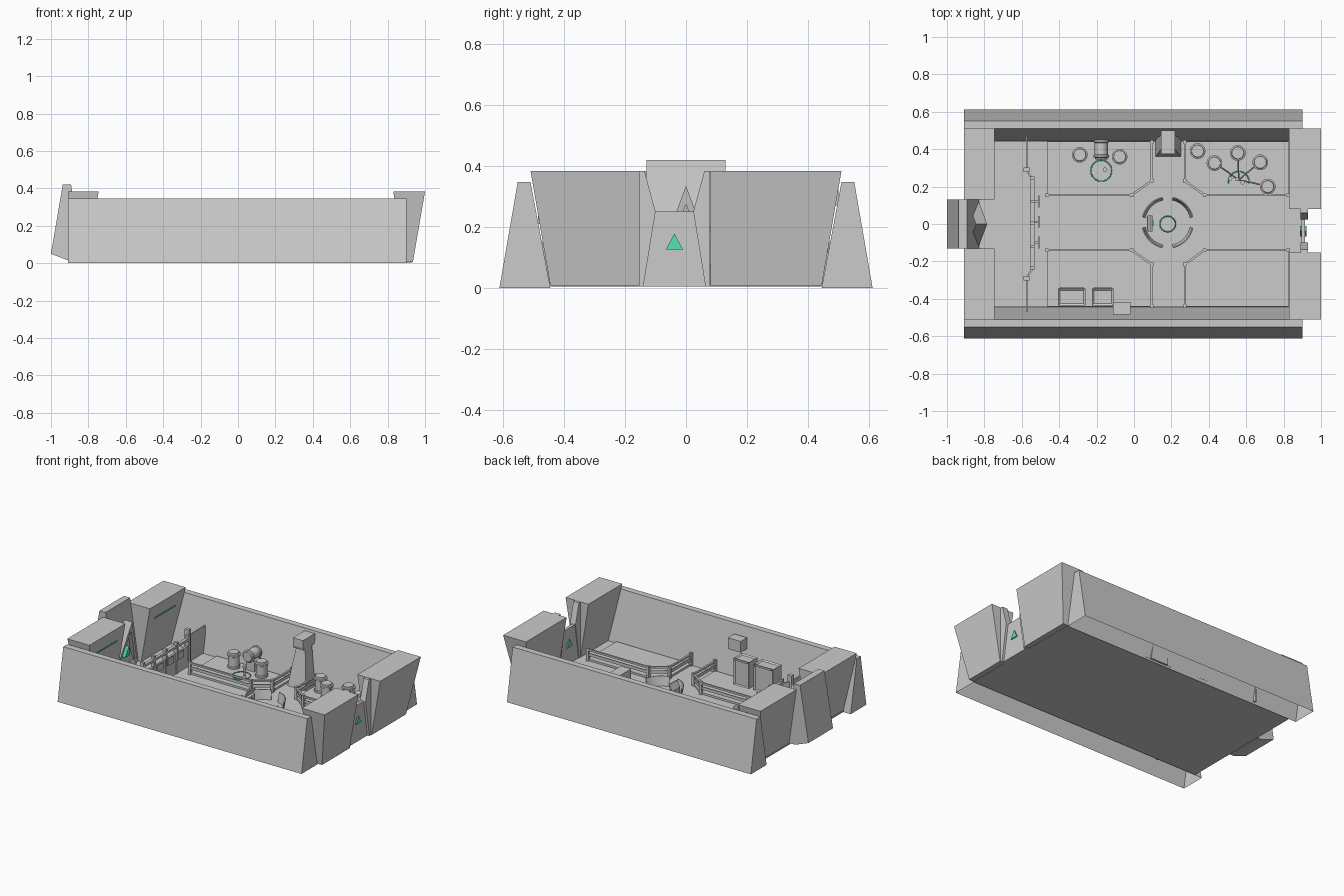
import bpy, bmesh, math
from mathutils import Vector

if "Cube" in bpy.data.objects:
    bpy.data.objects.remove(bpy.data.objects["Cube"])

green = bpy.data.materials.new("green_glow")
green.diffuse_color = (0.1, 0.75, 0.45, 1)
green.use_nodes = True
green.node_tree.nodes["Principled BSDF"].inputs["Base Color"].default_value = green.diffuse_color


def make(name, verts, faces, mat=None):
    bm = bmesh.new()
    vs = [bm.verts.new(v) for v in verts]
    for f in faces:
        bm.faces.new([vs[i] for i in f])
    bmesh.ops.recalc_face_normals(bm, faces=bm.faces)
    me = bpy.data.meshes.new(name)
    bm.to_mesh(me)
    bm.free()
    ob = bpy.data.objects.new(name, me)
    bpy.context.collection.objects.link(ob)
    if mat:
        me.materials.append(mat)
    return ob


def loft(name, a, b, mat=None, skip_last=False, caps=True):
    """Join two matching outlines into a solid."""
    n = len(a)
    faces = [(i, (i + 1) % n, n + (i + 1) % n, n + i) for i in range(n - skip_last)]
    if caps:
        faces += [tuple(range(n)), tuple(range(n, 2 * n))]
    return make(name, list(a) + list(b), faces, mat)


def along_x(name, yz, x0, x1, mat=None, open_bottom=False):
    return loft(name, [(x0, y, z) for y, z in yz], [(x1, y, z) for y, z in yz], mat, open_bottom)


def along_y(name, xz, y0, y1, mat=None):
    return loft(name, [(x, y0, z) for x, z in xz], [(x, y1, z) for x, z in xz], mat)


def along_z(name, xy, z0, z1, mat=None):
    return loft(name, [(x, y, z0) for x, y in xy], [(x, y, z1) for x, y in xy], mat)


def rect(x0, x1, y0, y1):
    return [(x0, y0), (x1, y0), (x1, y1), (x0, y1)]


def box(name, x0, x1, y0, y1, z0, z1, mat=None):
    return along_z(name, rect(x0, x1, y0, y1), z0, z1, mat)


def taper(name, low, high, z0, z1):
    return loft(name, [(x, y, z0) for x, y in rect(*low)], [(x, y, z1) for x, y in rect(*high)])


def bar(name, p, q, w, h):
    """Rectangular bar between two points at one height."""
    p, q = Vector(p), Vector(q)
    side = (q - p).normalized().cross(Vector((0, 0, 1))) * w / 2
    up = Vector((0, 0, h / 2))
    ring = [side + up, side - up, -side - up, -side + up]
    return loft(name, [p + r for r in ring], [q + r for r in ring])


def tube(name, pts, r, mat=None, cyclic=False):
    cu = bpy.data.curves.new(name, 'CURVE')
    cu.dimensions = '3D'
    cu.bevel_depth, cu.bevel_resolution = r, 1
    sp = cu.splines.new('POLY')
    sp.points.add(len(pts) - 1)
    for s, p in zip(sp.points, pts):
        s.co = (*p, 1)
    sp.use_cyclic_u = cyclic
    ob = bpy.data.objects.new(name, cu)
    bpy.context.collection.objects.link(ob)
    if mat:
        cu.materials.append(mat)
    return ob


def circle(x, y, z, r, a0=0, a1=360, n=24):
    return [(x + r * math.cos(math.radians(a0 + (a1 - a0) * i / n)),
             y + r * math.sin(math.radians(a0 + (a1 - a0) * i / n)), z) for i in range(n + 1)]


def lathe(name, prof, x, y, z, lying=False, n=20):
    verts, faces = [], []
    for r, h in prof:
        for i in range(n):
            t = 2 * math.pi * i / n
            p = (r * math.cos(t), r * math.sin(t), h)
            verts.append((p[0], -p[2], p[1]) if lying else p)
    for k in range(len(prof) - 1):
        faces += [(k * n + i, k * n + (i + 1) % n, (k + 1) * n + (i + 1) % n, (k + 1) * n + i) for i in range(n)]
    faces += [tuple(range(n)), tuple(range((len(prof) - 1) * n, len(prof) * n))]
    ob = make(name, verts, faces)
    ob.location = (x, y, z)
    return ob


# Floor, long walls and corner blocks
box("floor", -0.86, 0.9, -0.445, 0.445, 0.004, 0.012)
for s, side in ((1, "back"), (-1, "front")):
    along_x(side + "_wall", [(s * 0.612, 0), (s * 0.552, 0.347), (s * 0.51, 0.347), (s * 0.445, 0)],
            -0.91, 0.9, open_bottom=True)
    for end, low, high, inner in (("right", (0.89, 0.935), (0.83, 1.0), 0.08 if s > 0 else 0.152),
                                  ("left", (-0.855, -0.81), (-0.91, -0.745), 0.13)):
        yl, yh = sorted((s * inner, s * 0.445)), sorted((s * inner, s * 0.51))
        taper(f"{end}_{side}_block", (*low, *yl), (*high, *yh), 0.006, 0.384)
    y0, y1 = sorted((s * 0.2, s * 0.42))
    box(side + "_light_strip", -0.765, -0.756, y0, y1, 0.288, 0.296, green)

# Right gate with notched posts
gc = -0.038
along_x("right_gate", [(gc - 0.102, 0.004), (gc + 0.102, 0.004), (gc + 0.062, 0.25), (gc - 0.062, 0.25)], 0.895, 0.915)
for s in (1, -1):
    along_x("right_gate_post", [(gc + s * d, z) for d, z in
            ((0.117, 0.004), (0.102, 0.004), (0.062, 0.25), (0.098, 0.383), (0.117, 0.383))], 0.89, 0.93)
along_x("right_gate_triangle", [(gc - 0.028, 0.126), (gc + 0.028, 0.126), (gc, 0.178)], 0.888, 0.922, green)

# Left gate, leaning body with triangular door frame
along_y("left_gate", [(-1.0, 0.05), (-0.937, 0.42), (-0.892, 0.42), (-0.885, 0.37), (-0.83, 0.012), (-0.9, 0.012)], -0.13, 0.13)
frame = [Vector((-0.83, -0.12, 0.012)), Vector((-0.785, 0, 0.335)), Vector((-0.83, 0.12, 0.012))]
back = [p + Vector((-0.06, 0, 0)) for p in frame]
mid = sum(frame, Vector()) / 3
hole = [mid + (p - mid) * 0.72 for p in frame]
faces = [(i, (i + 1) % 3, 3 + (i + 1) % 3, 3 + i) for i in range(3)]
faces += [(i, (i + 1) % 3, 6 + (i + 1) % 3, 6 + i) for i in range(3)]
faces += [(6 + i, 6 + (i + 1) % 3, 9 + (i + 1) % 3, 9 + i) for i in range(3)] + [(9, 10, 11)]
make("left_door_frame", frame + back + hole + [p + Vector((-0.025, 0, 0)) for p in hole], faces)
tri = [mid + (p - mid) * 0.22 for p in frame]
loft("left_door_triangle", tri, [p + Vector((-0.03, 0, 0)) for p in tri], green)

# Four raised platforms with railings
for s in (1, -1):
    for ends in ((-0.465, -0.013, 0.094), (0.825, 0.377, 0.272)):
        ya, yb, yc = 0.0075 + s * 0.147, 0.0075 + s * 0.223, s * 0.44
        path = [(ends[0], ya), (ends[1], ya), (ends[2], yb), (ends[2], yc)]
        along_z("platform", path + [(ends[0], yc)], 0.01, 0.025)
        for x, y in path:
            box("rail_post", x - 0.009, x + 0.009, y - 0.009, y + 0.009, 0.012, 0.098)
        for p, q in zip(path, path[1:]):
            bar("rail_top", (*p, 0.087), (*q, 0.087), 0.012, 0.012)
            bar("rail_middle", (*p, 0.055), (*q, 0.055), 0.006, 0.02)

# Entry barrier with hanging screens
box("barrier_panel", -0.55, -0.536, -0.235, 0.245, 0.012, 0.15)
box("barrier_header", -0.553, -0.533, -0.235, 0.245, 0.185, 0.2)
for y in (-0.235, -0.12, 0.005, 0.12, 0.245):
    box("barrier_post", -0.556, -0.532, y - 0.009, y + 0.009, 0.012, 0.22)
for s in (1, -1):
    along_z("barrier_wing", [(-0.55, s * 0.24), (-0.578, s * 0.285), (-0.578, s * 0.47),
                             (-0.57, s * 0.47), (-0.57, s * 0.287), (-0.54, s * 0.245)], 0.012, 0.19)
    box("wing_post", -0.59, -0.56, s * 0.29 - 0.012, s * 0.29 + 0.012, 0.012, 0.235)
for y in (0.12, 0.012, -0.098):
    box("screen", -0.513, -0.506, y - 0.032, y + 0.032, 0.12, 0.165)
    box("screen_arm", -0.537, -0.512, y - 0.005, y + 0.005, 0.137, 0.147)

# Central ring counter, console and light ring
for a in (0, 90, 180, 270):
    lo = circle(0.18, 0.008, 0.012, 0.128, a + 12, a + 78, 8)
    hi = circle(0.18, 0.008, 0.075, 0.14, a + 12, a + 78, 8)
    n = len(lo)
    ob = make("counter_panel", lo + hi, [(i, i + 1, n + i + 1, n + i) for i in range(n - 1)])
    ob.modifiers.new("thickness", 'SOLIDIFY').thickness = 0.006
box("console_body", 0.07, 0.1, -0.035, 0.04, 0.012, 0.075)
along_y("console_screen", [(0.072, 0.075), (0.08, 0.075), (0.1, 0.115), (0.092, 0.115)], -0.04, 0.045)
box("console_light", 0.1, 0.104, -0.012, 0.018, 0.045, 0.06, green)
tube("center_light_ring", circle(0.18, 0, 0.018, 0.042)[:-1], 0.003, green, True)

# Monument against the back wall
taper("monument_base", (0.115, 0.25, 0.36, 0.46), (0.15, 0.215, 0.405, 0.475), 0.012, 0.27)
box("monument_head", 0.145, 0.22, 0.375, 0.5, 0.27, 0.335)
box("monument_light", 0.155, 0.21, 0.372, 0.376, 0.275, 0.28, green)

# Kegs, one lying raised between two standing
keg = [(0.033, 0), (0.039, 0.003), (0.039, 0.014), (0.035, 0.018), (0.035, 0.08),
       (0.042, 0.084), (0.042, 0.095), (0.034, 0.098), (0.032, 0.106)]
for x, y in ((-0.29, 0.37), (-0.077, 0.36)):
    lathe("keg", keg, x, y, 0.022)
lathe("lying_keg", keg, -0.175, 0.452, 0.13, lying=True)
box("keg_cradle", -0.205, -0.145, 0.38, 0.45, 0.022, 0.096)
tube("tap_light_ring", circle(-0.175, 0.285, 0.03, 0.056)[:-1], 0.003, green, True)
lathe("tap_stand", [(0.014, 0), (0.006, 0.01), (0.006, 0.06), (0.012, 0.065), (0.012, 0.075)], -0.155, 0.29, 0.022)

# Barrels piped to a central mixer
for x, y in ((0.34, 0.39), (0.43, 0.326), (0.555, 0.38), (0.675, 0.33), (0.715, 0.2)):
    lathe("barrel", keg, x, y, 0.022)
    if x > 0.4:
        tube("pipe", [(x, y, 0.125), (x * 0.5 + 0.28, y * 0.5 + 0.12, 0.1), (0.56, 0.235, 0.06)], 0.004)
for x, y in ((0.515, 0.243), (0.55, 0.24), (0.58, 0.222)):
    lathe("mixer_valve", [(0.01, 0), (0.006, 0.012), (0.006, 0.06), (0.011, 0.065), (0.011, 0.078)], x, y, 0.022)
tube("mixer_light_arc", circle(0.56, 0.225, 0.03, 0.056, -10, 190), 0.003, green)

# Two machines and a wall-mounted box
for x0, x1 in ((-0.405, -0.26), (-0.225, -0.11)):
    ob = box("machine", x0, x1, -0.435, -0.345, 0.022, 0.2)
    bm = bmesh.new()
    bm.from_mesh(ob.data)
    bm.normal_update()
    panels = [f for f in bm.faces if f.normal.z > 0.9 or f.normal.y > 0.9]
    bmesh.ops.inset_individual(bm, faces=panels, thickness=0.014, depth=-0.008)
    bm.to_mesh(ob.data)
    bm.free()
    box("machine_lip", x0 + 0.01, x1 - 0.01, -0.346, -0.338, 0.192, 0.204)
box("wall_box", -0.113, -0.018, -0.485, -0.418, 0.21, 0.285)

# Smooth only the round parts
for ob in bpy.context.scene.objects:
    if ob.type == 'MESH' and any(k in ob.name for k in ("keg", "barrel", "stand", "valve")) and "cradle" not in ob.name:
        bpy.context.view_layer.objects.active = ob
        bpy.ops.object.select_all(action='DESELECT')
        ob.select_set(True)
        bpy.ops.object.shade_smooth_by_angle(angle=math.radians(30))
